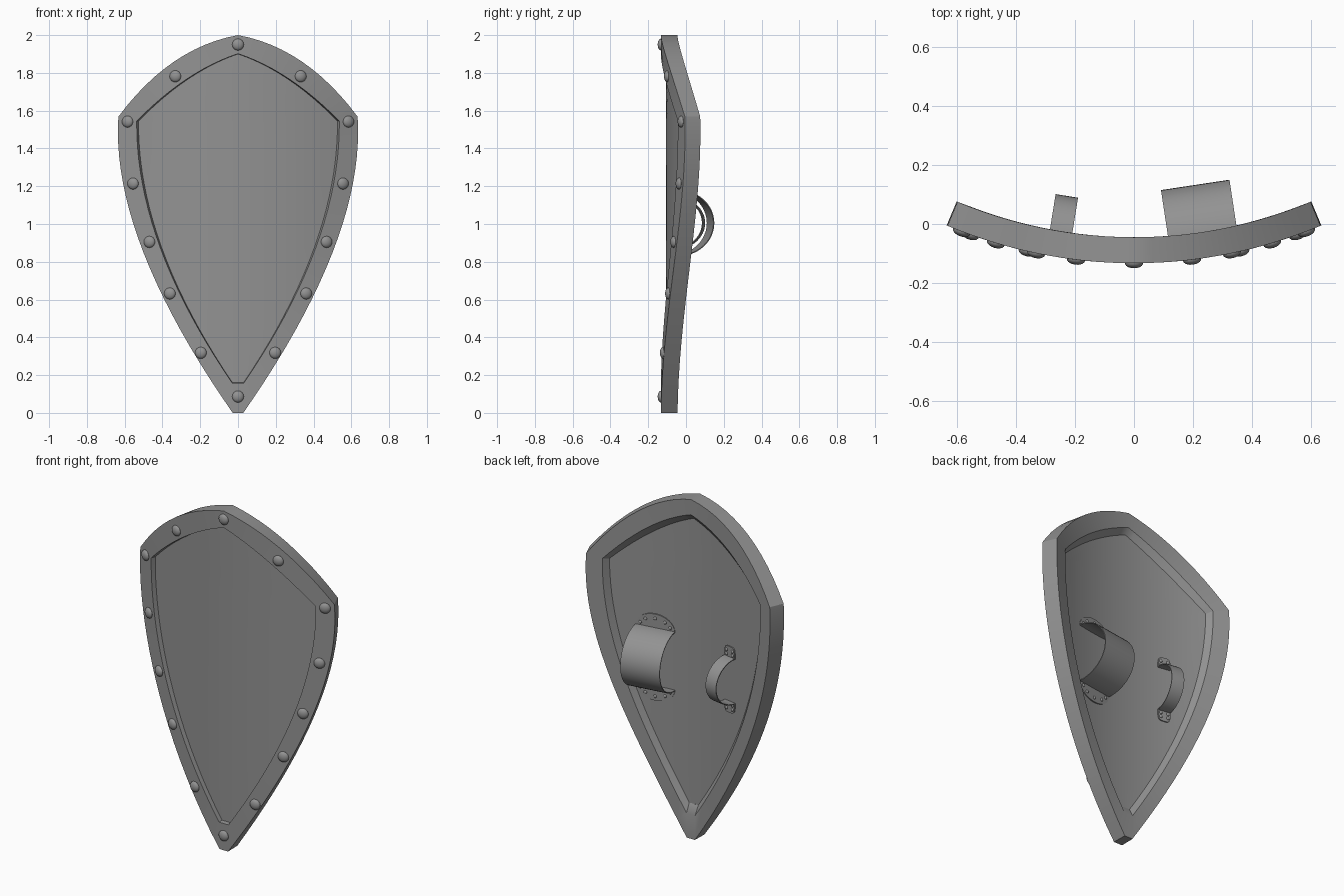
import bpy, bmesh, math
from mathutils import Matrix, Vector

if "Cube" in bpy.data.objects:
    bpy.data.objects.remove(bpy.data.objects["Cube"])

YC = 1.507                                   # axis of the curved shield body
R_RIM_F, R_RIM_B = 1.64, 1.552               # rim front / back radius
R_PAN_F, R_PAN_B = 1.614, 1.58               # recessed panel front / back radius

steel = bpy.data.materials.new("dark_steel")
steel.diffuse_color = (.29, .29, .29, 1)
steel.use_nodes = True
steel.node_tree.nodes["Principled BSDF"].inputs["Base Color"].default_value = steel.diffuse_color


def bend(x, z, r):
    """Wrap a flat front-view point on a cylinder of radius r."""
    t = math.asin(x / R_RIM_F)
    return Vector((r * math.sin(t), YC - r * math.cos(t), z))


def frame(theta, z, r):
    """Axes: tangent, up, outward (towards the front)."""
    s, c = math.sin(theta), math.cos(theta)
    return Matrix(((c, 0, s, r * s), (s, 0, -c, YC - r * c), (0, 1, 0, z), (0, 0, 0, 1)))


def bezier(a, b, c, n):
    a, b, c = Vector(a), Vector(b), Vector(c)
    return [a * (1 - t) ** 2 + b * 2 * t * (1 - t) + c * t * t for t in (i / n for i in range(n + 1))]


def finish(bm, name):
    bmesh.ops.remove_doubles(bm, verts=bm.verts, dist=1e-5)
    bmesh.ops.recalc_face_normals(bm, faces=bm.faces)
    me = bpy.data.meshes.new(name)
    bm.to_mesh(me)
    bm.free()
    me.materials.append(steel)
    ob = bpy.data.objects.new(name, me)
    bpy.context.collection.objects.link(ob)
    bpy.ops.object.select_all(action='DESELECT')
    ob.select_set(True)
    bpy.context.view_layer.objects.active = ob
    bpy.ops.object.shade_smooth_by_angle(angle=math.radians(30))
    return ob


def face(bm, pts):
    bm.faces.new([bm.verts.new(p) for p in pts])


# Half outlines of the shield and of its inner panel
outer = bezier((0, 2), (.36, 1.935), (.632, 1.57), 12) + bezier((.634, 1.55), (.667, .915), (.028, 0), 20)
inner = bezier((0, 1.9), (.2725, 1.81), (.535, 1.545), 12) + bezier((.535, 1.535), (.5375, .9), (.03, .16), 20)


def mix(f):
    return [o.lerp(i, f) for o, i in zip(outer, inner)]


# Shield body: rim rings, then panel skins front and back
bm = bmesh.new()
back_edge = mix(1.22)
rings = [(inner, R_PAN_F), (mix(.985), R_RIM_F), (outer, R_RIM_F), (outer, R_RIM_B),
         (mix(.9), R_RIM_B), (back_edge, R_PAN_B)]
for (la, ra), (lb, rb) in zip(rings, rings[1:]):
    loops = []
    for l, r in ((la, ra), (lb, rb)):
        half = [bend(p.x, p.y, r) for p in l]
        loops.append(half + [Vector((-p.x, p.y, p.z)) for p in reversed(half[1:])])
    a, b = loops
    for i in range(len(a)):
        j = (i + 1) % len(a)
        face(bm, (a[i], a[j], b[j], b[i]))
COLS = 16
for l, r in ((inner, R_PAN_F), (back_edge, R_PAN_B)):
    rows = [[bend(p.x * (2 * k / COLS - 1), p.y, r) for k in range(COLS + 1)] for p in l]
    for a, b in zip(rows, rows[1:]):
        for k in range(COLS):
            if (a[k] - a[k + 1]).length < 1e-6:
                face(bm, (a[k], b[k], b[k + 1]))
            else:
                face(bm, (a[k], b[k], b[k + 1], a[k + 1]))
finish(bm, "shield_body")


def dome(bm, m, rad, h):
    bmesh.ops.create_uvsphere(bm, u_segments=16, v_segments=10, radius=1,
                              matrix=m @ Matrix.Diagonal((rad, rad, h, 1)))


# Rim rivets
bm = bmesh.new()
for x, z in ((0, 1.95), (.332, 1.782), (.585, 1.542), (.556, 1.214), (.469, .905),
             (.361, .632), (.197, .318), (0, .086)):
    for s in ((1, -1) if x else (1,)):
        dome(bm, frame(math.asin(s * x / R_RIM_F), z, R_RIM_F), .031, .017)
finish(bm, "rim_rivets")


def strap(name, theta, width, half_h, depth, flange, power, studs):
    """Half-ring strap on the back with a riveted flange at each end."""
    base = frame(theta, 1.005, R_PAN_B)
    th, n = .005, 24
    bm = bmesh.new()
    sect = []
    for i in range(n + 1):
        a = math.pi * i / n - math.pi / 2
        sect.append([base @ Vector((u, (half_h - d) * math.sin(a), -(depth - d) * math.cos(a)))
                     for u, d in ((-width / 2, 0), (width / 2, 0), (width / 2, th), (-width / 2, th))])
    for a, b in zip(sect, sect[1:]):
        for k in range(4):
            face(bm, (a[k], a[(k + 1) % 4], b[(k + 1) % 4], b[k]))
    for s in (1, -1):
        v0 = half_h - th
        shape = []
        for i in range(17):
            c, q = math.cos(math.pi * i / 16), math.sin(math.pi * i / 16)
            shape.append((math.copysign(abs(c) ** power, c) * width / 2, s * (v0 + flange * abs(q) ** power)))
        top = [base @ Vector((u, v, -.007)) for u, v in shape]
        low = [base @ Vector((u, v, .004)) for u, v in shape]
        face(bm, top)
        face(bm, low)
        for i in range(17):
            j = (i + 1) % 17
            face(bm, (top[i], top[j], low[j], low[i]))
    finish(bm, name)
    bm = bmesh.new()
    for s in (1, -1):
        for u, v in studs:
            dome(bm, base @ Matrix.Translation((u, s * (half_h + v), -.007)), .0095, .007)
    finish(bm, name + "_rivets")


# Forearm strap and hand grip
arc = [(.095 * math.cos(a), .058 * math.sin(a) - .004) for a in (math.radians(d) for d in (20, 52, 90, 128, 160))]
strap("forearm_strap", .15, .235, .175, .19, .085, 1, arc)
grip = [(u, v) for u in (-.022, .022) for v in (.012, .036)]
strap("hand_grip", -.16, .077, .135, .15, .065, .5, grip)
